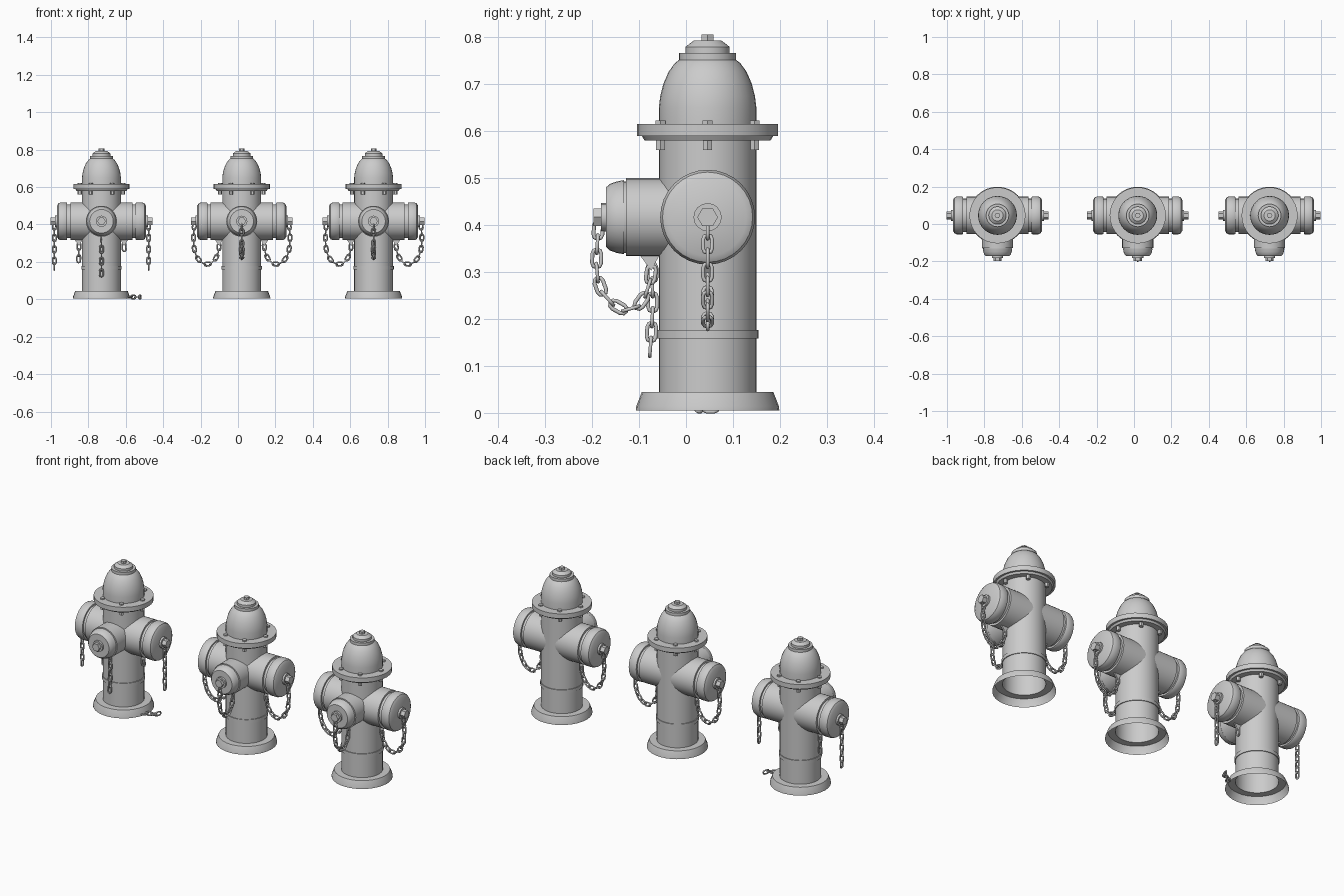
import bpy, bmesh, math
from mathutils import Vector, Matrix

if "Cube" in bpy.data.objects:
    bpy.data.objects.remove(bpy.data.objects["Cube"])

CY = 0.046            # centre line of every hydrant
CZ = 0.417            # nozzle height
UP = Vector((0, 0, 1))


def finish(bm, name, angle=32):
    bmesh.ops.recalc_face_normals(bm, faces=bm.faces)
    me = bpy.data.meshes.new(name)
    bm.to_mesh(me)
    bm.free()
    me.shade_smooth()
    me.set_sharp_from_angle(angle=math.radians(angle))
    ob = bpy.data.objects.new(name, me)
    bpy.context.collection.objects.link(ob)
    return ob


def lathe(bm, profile, mat, n=32, turn=0.0):
    """Revolve (radius, height) points about the local z axis."""
    rings = []
    for r, h in profile:
        if r == 0:
            rings.append([bm.verts.new(mat @ Vector((0, 0, h)))])
        else:
            rings.append([bm.verts.new(mat @ Vector((
                r * math.cos(turn + math.tau * i / n),
                r * math.sin(turn + math.tau * i / n), h))) for i in range(n)])
    for a, b in zip(rings, rings[1:]):
        for i in range(n):
            j = (i + 1) % n
            if len(b) == 1:
                bm.faces.new((a[i], a[j], b[0]))
            elif len(a) == 1:
                bm.faces.new((a[0], b[j], b[i]))
            else:
                bm.faces.new((a[i], a[j], b[j], b[i]))


def prism(bm, r, h0, h1, mat, n=6, turn=0.0):
    lathe(bm, [(0, h0), (r, h0), (r, h1), (0, h1)], mat, n, turn)


def link(bm, a, b, side, wire=0.0042, width=0.0095):
    """One oval chain link running from a to b, lying in the plane of side."""
    mid, d = (a + b) / 2, (b - a).normalized()
    half = (b - a).length / 2 + wire - width
    nrm = d.cross(side).normalized()
    side = nrm.cross(d)
    rings = []
    for k in range(10):
        t = math.pi * (k % 5) / 4 + (math.pi if k > 4 else 0)
        out = side * math.cos(t) + d * math.sin(t)
        c = mid + out * width + d * (half if k < 5 else -half)
        rings.append([bm.verts.new(c + out * wire * math.cos(q) + nrm * wire * math.sin(q))
                      for q in (math.tau * i / 6 for i in range(6))])
    for k in range(10):
        r, s = rings[k], rings[(k + 1) % 10]
        for i in range(6):
            j = (i + 1) % 6
            bm.faces.new((r[i], r[j], s[j], s[i]))


def chain(name, pts, flat, step=0.031):
    """Links spaced evenly along a polyline, every second one turned."""
    dense = []
    for i in range(len(pts) - 1):
        p0, p1, p2, p3 = (pts[max(0, min(len(pts) - 1, i + k))] for k in (-1, 0, 1, 2))
        for t in (k / 12 for k in range(12)):
            dense.append(0.5 * (2 * p1 + (p2 - p0) * t + (2 * p0 - 5 * p1 + 4 * p2 - p3) * t * t
                                + (3 * p1 - p0 - 3 * p2 + p3) * t ** 3))
    dense.append(pts[-1])
    total = sum((b - a).length for a, b in zip(dense, dense[1:]))
    count = max(1, round(total / step))
    marks, run = [dense[0]], 0.0
    for a, b in zip(dense, dense[1:]):
        run += (b - a).length
        while len(marks) < count and run >= total * len(marks) / count:
            back = run - total * len(marks) / count
            marks.append(b + (a - b).normalized() * back)
    marks.append(dense[-1])
    bm = bmesh.new()
    for i, (a, b) in enumerate(zip(marks, marks[1:])):
        link(bm, a, b, flat if i % 2 else flat.cross((b - a).normalized()))
    return finish(bm, name, 70)


# profiles as (radius, height)
BODY = [(.153, .005), (.152, .014), (.14, .045), (.104, .045), (.104, .158), (.108, .158),
        (.108, .177), (.104, .177), (.104, .58), (.134, .58), (.14, .59), (.15, .59),
        (.15, .616), (.104, .616), (.104, .65), (.101, .675), (.094, .702), (.083, .727),
        (.07, .745), (.061, .752), (.061, .767), (.047, .767), (.047, .78), (.03, .793), (0, .793)]
SIDE = [(.1, .02), (.1, .166), (.089, .166), (.089, .183), (.098, .183), (.101, .188),
        (.101, .218), (.096, .23), (.083, .238), (0, .238)]
FRONT = [(.083, .04), (.083, .174), (.076, .174), (.076, .178), (.079, .178), (.076, .194),
         (.071, .208), (.063, .217), (0, .217)]
SIDE_LOOP = [(.252, .405), (.258, .33), (.25, .25), (.22, .2), (.18, .185),
             (.145, .21), (.125, .25), (.12, .295)]
FRONT_LOOP = [(.232, .405), (.236, .3), (.216, .245), (.166, .217), (.13, .255), (.119, .31)]


def nozzle(name, base, d, profile, face, tip, tri):
    mat = Matrix.Translation(base + UP * CZ) @ d.to_track_quat('Z', 'Y').to_matrix().to_4x4()
    bm = bmesh.new()
    lathe(bm, profile, mat)
    finish(bm, name + "_nozzle_and_cap")
    # cap nut with collar
    bm = bmesh.new()
    prism(bm, .03, face - .002, face + .01, mat, 16)
    prism(bm, .022, face + .01, tip, mat, 6)
    finish(bm, name + "_cap_nut")
    # triangular chain bracket under the nozzle
    across = d.cross(UP) * .004
    bm = bmesh.new()
    a, b = ([bm.verts.new(base + d * r + UP * z + across * s) for r, z in tri] for s in (-1, 1))
    bm.faces.new(a)
    bm.faces.new(b[::-1])
    for i in range(3):
        bm.faces.new((a[i], b[i], b[(i + 1) % 3], a[(i + 1) % 3]))
    finish(bm, name + "_chain_bracket")


def hydrant(label, x, broken):
    base = Vector((x, CY, 0))
    mat = Matrix.Translation(base)
    # open-bottomed body with base, flange and bonnet
    bm = bmesh.new()
    lathe(bm, BODY, mat)
    finish(bm, label + "_body")
    # operating nut on top
    bm = bmesh.new()
    prism(bm, .015, .79, .806, mat)
    finish(bm, label + "_top_nut")
    # flange bolts, above and below
    bm = bmesh.new()
    for i in range(6):
        t = math.tau * i / 6
        m = Matrix.Translation(base + Vector((math.cos(t), math.sin(t), 0)) * .116)
        prism(bm, .012, .61, .623, m)
        prism(bm, .011, .56, .585, m)
    finish(bm, label + "_flange_bolts")
    # three outlets with their chains
    for side, d in (("left", Vector((-1, 0, 0))), ("right", Vector((1, 0, 0))),
                    ("front", Vector((0, -1, 0)))):
        name = label + "_" + side
        if side == "front":
            nozzle(name, base, d, FRONT, .217, .243, [(.098, .345), (.146, .338), (.12, .303)])
            paths = [[(.119, .315), (.117, .22), (.123, .125)]] if broken else [FRONT_LOOP]
        else:
            nozzle(name, base, d, SIDE, .238, .272, [(.098, .325), (.146, .322), (.12, .285)])
            paths = [SIDE_LOOP]
            if broken:
                low = .2 if side == "left" else .26
                paths = [[(.252, .405), (.252, .28), (.252, .16)], [(.12, .3), (.122, low)]]
        for i, path in enumerate(paths):
            chain(f"{name}_chain_{i + 1}", [base + d * r + UP * z for r, z in path], d.cross(UP))


hydrant("left_hydrant", -.73, True)
hydrant("middle_hydrant", .02, False)
hydrant("right_hydrant", .725, False)

# fallen chain piece on the ground beside the left hydrant
chain("fallen_chain", [Vector(p) for p in ((-.585, .0, .014), (-.56, .035, .012),
                                           (-.535, .03, .012), (-.52, .065, .012))],
      Vector((0, 0, 1)))
